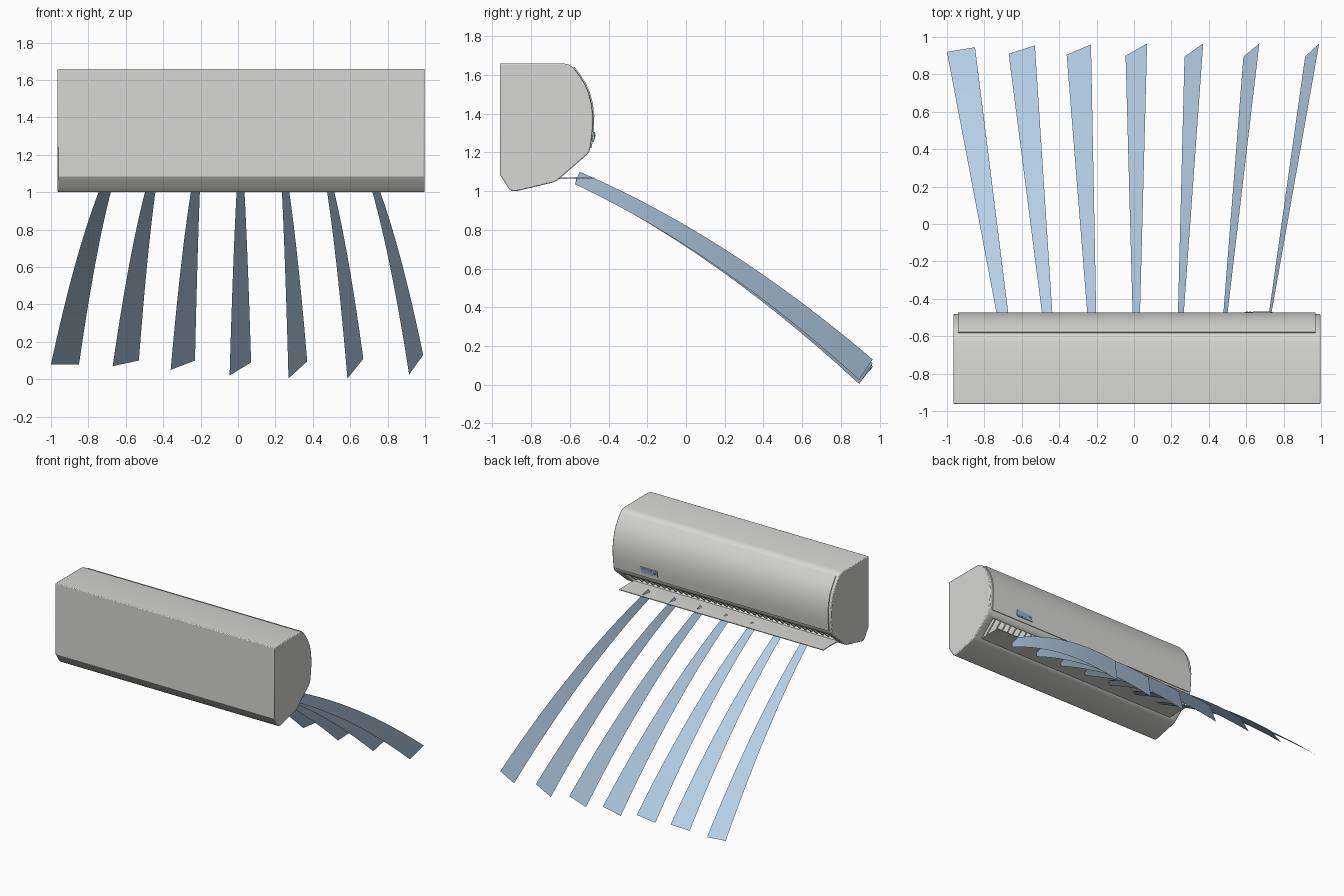
import bpy, bmesh, math
from mathutils import Vector

if "Cube" in bpy.data.objects:
    bpy.data.objects.remove(bpy.data.objects["Cube"])


def material(name, rgb):
    m = bpy.data.materials.new(name)
    m.diffuse_color = (*rgb, 1.0)
    m.use_nodes = True
    m.node_tree.nodes["Principled BSDF"].inputs["Base Color"].default_value = m.diffuse_color
    return m


SHELL = material("warm_white_plastic", (0.68, 0.68, 0.66))
AIR = material("pale_blue_air", (0.46, 0.62, 0.79))
SCREEN = material("display_blue", (0.30, 0.46, 0.66))


def finish(name, bm, mat, smooth=None):
    me = bpy.data.meshes.new(name)
    bm.to_mesh(me)
    bm.free()
    ob = bpy.data.objects.new(name, me)
    bpy.context.collection.objects.link(ob)
    me.materials.append(mat)
    if smooth:
        bpy.ops.object.select_all(action='DESELECT')
        ob.select_set(True)
        bpy.context.view_layer.objects.active = ob
        bpy.ops.object.shade_smooth_by_angle(angle=math.radians(smooth))
    return ob


def add_prism(bm, profile, x0, x1):
    """Extrude a (y, z) outline along x."""
    a = [bm.verts.new((x0, y, z)) for y, z in profile]
    b = [bm.verts.new((x1, y, z)) for y, z in profile]
    n = len(profile)
    bm.faces.new(a)
    bm.faces.new(b[::-1])
    for i in range(n):
        j = (i + 1) % n
        bm.faces.new((a[j], a[i], b[i], b[j]))
    bmesh.ops.recalc_face_normals(bm, faces=bm.faces[:])


def prism(name, profile, x0, x1, mat, smooth=None):
    bm = bmesh.new()
    add_prism(bm, profile, x0, x1)
    return finish(name, bm, mat, smooth)


# Curved face of the housing, from top to lower lip
bow = [(-0.582, 1.638), (-0.553, 1.60), (-0.524, 1.555), (-0.502, 1.505),
       (-0.488, 1.45), (-0.481, 1.39), (-0.482, 1.33), (-0.488, 1.27),
       (-0.494, 1.225)]

# Housing
outline = ([(-0.962, 1.66), (-0.635, 1.66), (-0.605, 1.654)] + bow +
           [(-0.499, 1.205), (-0.512, 1.188), (-0.665, 1.055), (-0.685, 1.045),
            (-0.875, 1.0), (-0.898, 1.0), (-0.915, 1.012), (-0.962, 1.085)])
housing = prism("housing", outline, -0.965, 0.998, SHELL, 30)

# Air outlet recess
cutter = prism("outlet_cutter", [(-0.492, 1.137), (-0.622, 1.025),
                                 (-0.734, 1.154), (-0.604, 1.266)],
               -0.90, 0.93, SHELL)
cutter.hide_render = True
cutter.hide_viewport = True
cut = housing.modifiers.new("outlet", 'BOOLEAN')
cut.object = cutter
cut.solver = 'EXACT'
bev = housing.modifiers.new("soft_edges", 'BEVEL')
bev.width = 0.006
bev.segments = 2
bev.limit_method = 'ANGLE'
bev.angle_limit = math.radians(50)


# Raised front panel following the curved face
def offset(points, d):
    out = []
    for i, p in enumerate(points):
        a = Vector(points[max(i - 1, 0)])
        b = Vector(points[min(i + 1, len(points) - 1)])
        t = (b - a).normalized()
        out.append((p[0] - t.y * d, p[1] + t.x * d))
    return out


prism("front_panel", offset(bow, 0.007) + offset(bow, -0.004)[::-1],
      -0.94, 0.97, SHELL, 30)

# Guide vanes inside the outlet
bm = bmesh.new()
count = 36
for i in range(count):
    x = -0.87 + 1.77 * i / (count - 1)
    add_prism(bm, [(-0.535, 1.185), (-0.65, 1.085), (-0.725, 1.155),
                   (-0.604, 1.26)], x - 0.006, x + 0.006)
finish("guide_vanes", bm, SHELL)

# Open flap under the outlet
prism("flap", [(-0.66, 1.070), (-0.56, 1.072), (-0.472, 1.070),
               (-0.472, 1.064), (-0.56, 1.066), (-0.66, 1.062)],
      -0.90, 0.93, SHELL, 30)

# Display with two small buttons
prism("display_frame", [(-0.470, 1.305), (-0.476, 1.255),
                        (-0.488, 1.255), (-0.484, 1.305)], 0.59, 0.74, AIR)
prism("display_screen", [(-0.468, 1.298), (-0.474, 1.262),
                         (-0.486, 1.262), (-0.482, 1.298)], 0.635, 0.73, SCREEN)
for i in range(2):
    x = 0.60 + 0.016 * i
    prism("display_button", [(-0.467, 1.290), (-0.472, 1.270),
                             (-0.486, 1.270), (-0.482, 1.290)],
          x, x + 0.010, SCREEN)

# Air streams: far-end corners (left, right), each tapering from the outlet
ends = [((-1.0, 0.92, 0.08), (-0.85, 0.945, 0.08)),
        ((-0.67, 0.91, 0.07), (-0.53, 0.955, 0.10)),
        ((-0.36, 0.905, 0.05), (-0.23, 0.96, 0.10)),
        ((-0.045, 0.90, 0.02), (0.07, 0.965, 0.09)),
        ((0.27, 0.895, 0.005), (0.37, 0.965, 0.095)),
        ((0.585, 0.895, 0.003), (0.67, 0.965, 0.11)),
        ((0.915, 0.895, 0.025), (0.99, 0.965, 0.13))]
STEPS = 14
for i, (left, right) in enumerate(ends):
    f = i / 6
    left, right = Vector(left), Vector(right)
    mid = Vector((-0.69 + 1.405 * f, -0.562, 1.068))
    half = Vector((0.028 - 0.021 * f, 0.004 + 0.008 * f, 0.032 * f))
    bm = bmesh.new()
    rows = []
    for s in range(STEPS + 1):
        t = s / STEPS
        rise = Vector((0, 0, 0.32 * t * (1 - t)))
        rows.append([bm.verts.new((mid - half).lerp(left, t) + rise),
                     bm.verts.new((mid + half).lerp(right, t) + rise)])
    for a, b in zip(rows, rows[1:]):
        bm.faces.new((a[0], a[1], b[1], b[0]))
    finish("air_stream", bm, AIR, 30)
